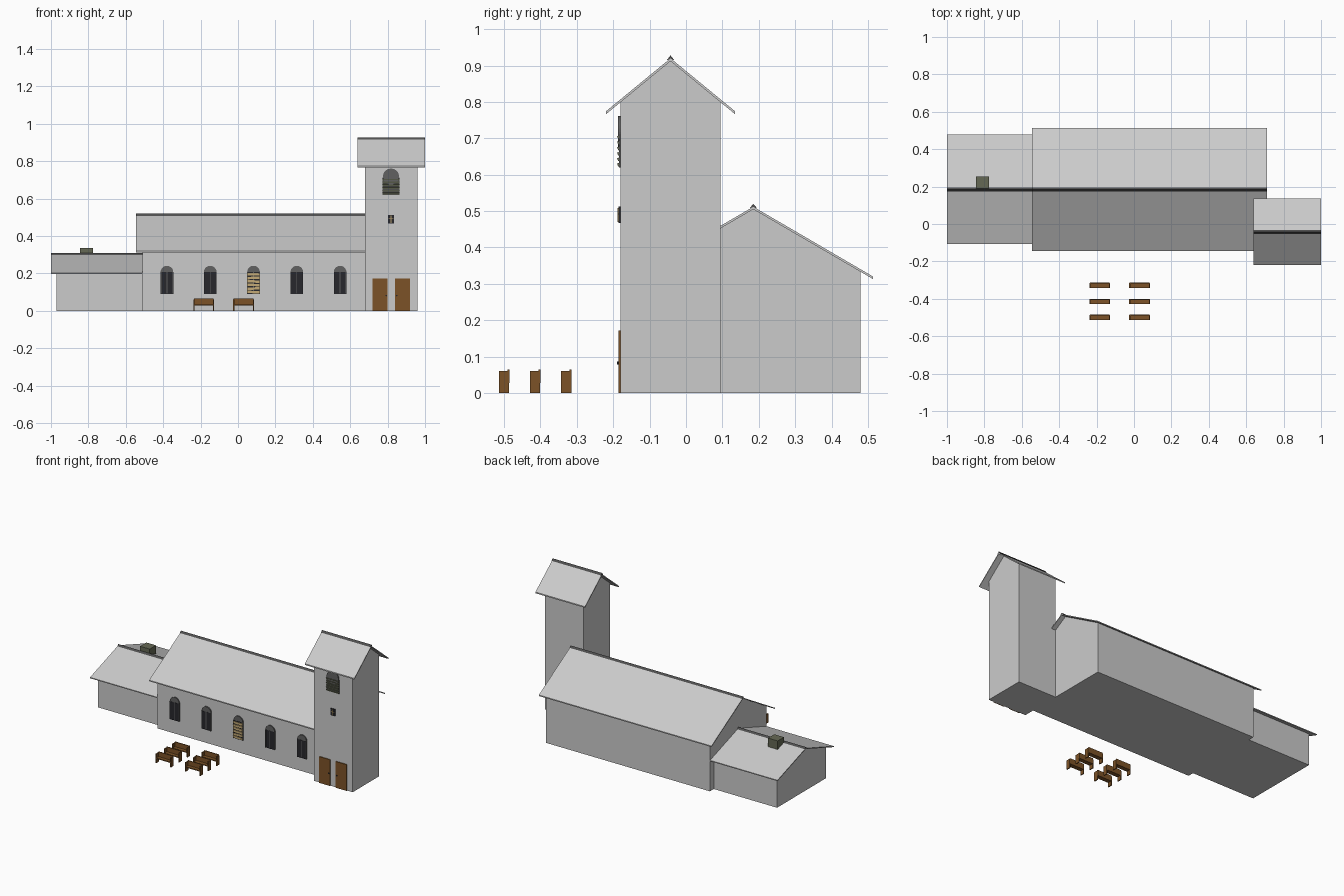
import bpy, bmesh, math
from mathutils import Matrix

if "Cube" in bpy.data.objects:
    bpy.data.objects.remove(bpy.data.objects["Cube"])


def material(name, rgb):
    m = bpy.data.materials.new(name)
    m.diffuse_color = (*rgb, 1)
    m.use_nodes = True
    m.node_tree.nodes["Principled BSDF"].inputs["Base Color"].default_value = m.diffuse_color
    return m


BLACK = material("black", (0.02, 0.02, 0.025))
DARK = material("dark_grey", (0.08, 0.08, 0.08))
STONE = material("stone_trim", (0.12, 0.12, 0.12))
WOOD = material("wood", (0.2, 0.085, 0.02))
PLANK = material("pale_plank", (0.55, 0.4, 0.18))
OLIVE = material("olive", (0.13, 0.14, 0.09))


def finish(name, bm, mat=None):
    bmesh.ops.recalc_face_normals(bm, faces=bm.faces)
    me = bpy.data.meshes.new(name)
    bm.to_mesh(me)
    bm.free()
    ob = bpy.data.objects.new(name, me)
    bpy.context.collection.objects.link(ob)
    if mat:
        me.materials.append(mat)
    return ob


def prism(name, profile, x0, x1, mat=None):
    """Extrude a (y, z) outline along x."""
    bm = bmesh.new()
    face = bm.faces.new([bm.verts.new((x0, y, z)) for y, z in profile])
    out = bmesh.ops.extrude_face_region(bm, geom=[face])
    verts = [g for g in out["geom"] if isinstance(g, bmesh.types.BMVert)]
    bmesh.ops.translate(bm, verts=verts, vec=(x1 - x0, 0, 0))
    return finish(name, bm, mat)


def box(name, x, y, z, mat=None, tilt=0, roll=0):
    """Box from (min, max) pairs, tilted about x and rolled about y."""
    bm = bmesh.new()
    bmesh.ops.create_cube(bm, size=1, matrix=Matrix.Diagonal((x[1]-x[0], y[1]-y[0], z[1]-z[0], 1)))
    ob = finish(name, bm, mat)
    ob.location = [(a + b) / 2 for a, b in (x, y, z)]
    ob.rotation_euler = (tilt, roll, 0)
    return ob


def disc(name, x, y, z, r, depth, mat):
    bm = bmesh.new()
    bmesh.ops.create_cone(bm, cap_ends=True, segments=32, radius1=r, radius2=r, depth=depth,
                          matrix=Matrix.Translation((x, y, z)) @ Matrix.Rotation(math.pi/2, 4, 'X'))
    return finish(name, bm, mat)


def gabled(name, x, y, wall, apex, roof_x, over, t):
    """Gabled wall block, roof slabs and dark ridge cap."""
    mid, half = sum(y) / 2, (y[1] - y[0]) / 2
    prism(name + "_walls", [(y[0], 0), (y[1], 0), (y[1], wall), (mid, apex), (y[0], wall)], *x)
    reach = half + over
    eave = apex - reach * (apex - wall) / half
    prism(name + "_roof", [(mid - reach, eave), (mid, apex), (mid + reach, eave),
                           (mid + reach, eave + t), (mid, apex + t), (mid - reach, eave + t)], *roof_x)
    prism(name + "_ridge", [(mid - .01, apex + .003), (mid + .01, apex + .003),
                            (mid, apex + t + .008)], roof_x[0], roof_x[1], DARK)


# Three building volumes
gabled("nave", (-.51, .68), (-.11, .48), .333, .505, (-.545, .71), .034, .007)
gabled("annex", (-.97, -.51), (-.07, .44), .21, .296, (-1, -.51), .038, .006)
gabled("tower", (.68, .96), (-.18, .095), .799, .912, (.64, 1), .04, .008)
box("chimney", (-.845, -.775), (.19, .255), (.25, .335), OLIVE)

# Nave windows; the middle one is boarded up
FRONT = -.11
for i in range(5):
    cx = -.38 + i * .2315
    disc("window_arch", cx, FRONT - .001, .207, .034, .012, STONE)
    box("window_pane", (cx - .032, cx + .032), (FRONT - .008, FRONT), (.09, .207), BLACK)
    for sx in (-.032, 0, .032):
        box("window_bar", (cx + sx - .002, cx + sx + .002), (FRONT - .01, FRONT), (.09, .207), STONE)
    if i == 2:
        for k in range(6):
            z = .094 + k * .019
            box("window_board", (cx - .034, cx + .034), (FRONT - .013, FRONT - .004),
                (z, z + .013), PLANK, roll=(.06, -.04, .03)[k % 3])

# Belfry opening with louvres
TF = -.18
disc("belfry_arch", .818, TF - .001, .718, .043, .012, STONE)
box("belfry_opening", (.773, .863), (TF - .004, TF), (.62, .712), DARK)
for k in range(6):
    z = .623 + k * .015
    box("belfry_louvre", (.773, .863), (TF - .008, TF), (z, z + .009), OLIVE, tilt=.3)

# Small tower window with cross bars
box("small_window", (.802, .834), (TF - .006, TF), (.467, .512), BLACK)
box("small_window_upright", (.8165, .8195), (TF - .008, TF), (.47, .509), PLANK)
box("small_window_crossbar", (.805, .831), (TF - .008, TF), (.49, .494), PLANK)

# Double doors
for x0, knob in ((.72, .792), (.84, .848)):
    box("door", (x0, x0 + .08), (TF - .006, TF), (0, .172), WOOD)
    disc("door_knob", knob, TF - .007, .082, .004, .006, BLACK)

# Two columns of three pews
for cx in (-.183, .03):
    for cy in (-.5, -.415, -.329):
        y = (cy - .014, cy + .014)
        for s in (-1, 1):
            ex = cx + s * .053
            box("pew_end", (ex - .003, ex + .003), y, (0, .06), WOOD)
        box("pew_seat", (cx - .053, cx + .053), y, (.028, .034), WOOD)
        box("pew_back", (cx - .053, cx + .053), (cy + .009, cy + .015), (.028, .065), WOOD)
